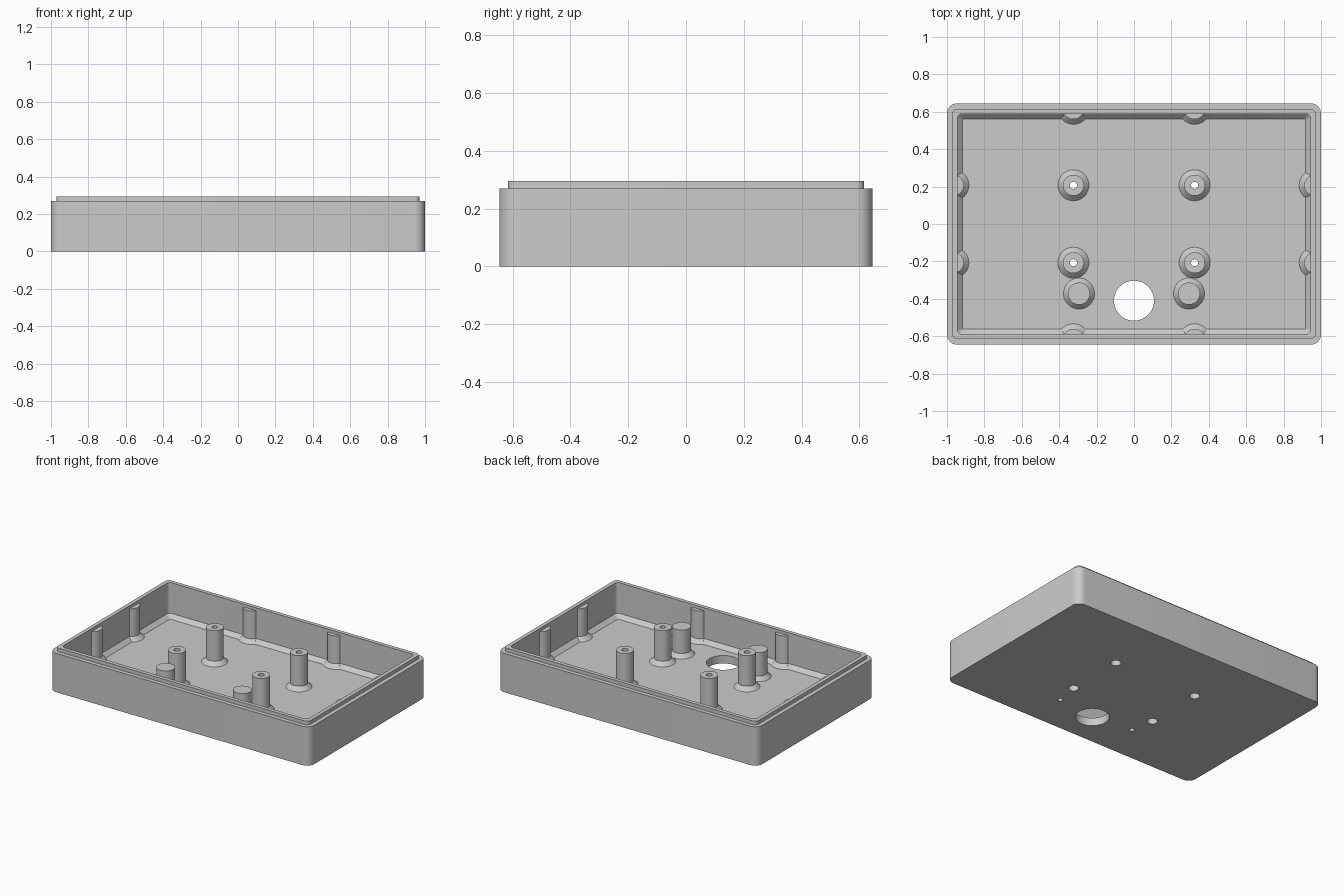
import bpy, bmesh, math

if "Cube" in bpy.data.objects:
    bpy.data.objects.remove(bpy.data.objects["Cube"])

grey = bpy.data.materials.new("light_grey_plastic")
grey.diffuse_color = (0.6, 0.6, 0.6, 1)
grey.use_nodes = True
grey.node_tree.nodes["Principled BSDF"].inputs["Base Color"].default_value = grey.diffuse_color

FLOOR, SHOULDER, LIP = 0.055, 0.27, 0.295


def rounded_rect(hx, hy, r, n=8):
    pts = []
    for k, (sx, sy) in enumerate([(1, 1), (-1, 1), (-1, -1), (1, -1)]):
        for i in range(n + 1):
            a = math.pi / 2 * (k + i / n)
            pts.append((sx * (hx - r) + r * math.cos(a), sy * (hy - r) + r * math.sin(a)))
    return pts


def circle(x, y, r, n=48):
    return [(x + r * math.cos(2 * math.pi * i / n), y + r * math.sin(2 * math.pi * i / n))
            for i in range(n)]


def loft(name, rings):
    """Closed solid through a stack of (outline, z) rings."""
    bm = bmesh.new()
    loops = [[bm.verts.new((x, y, z)) for x, y in pts] for pts, z in rings]
    n = len(loops[0])
    for a, b in zip(loops, loops[1:]):
        for i in range(n):
            j = (i + 1) % n
            bm.faces.new((a[i], a[j], b[j], b[i]))
    bm.faces.new(loops[0][::-1])
    bm.faces.new(loops[-1])
    bmesh.ops.recalc_face_normals(bm, faces=bm.faces)
    me = bpy.data.meshes.new(name)
    bm.to_mesh(me)
    bm.free()
    me.materials.append(grey)
    ob = bpy.data.objects.new(name, me)
    bpy.context.collection.objects.link(ob)
    return ob


def subtract(target, cutter):
    bpy.context.view_layer.objects.active = target
    m = target.modifiers.new("cut", 'BOOLEAN')
    m.operation, m.solver, m.object = 'DIFFERENCE', 'EXACT', cutter
    bpy.ops.object.modifier_apply(modifier=m.name)
    bpy.data.objects.remove(cutter)


def post(x, y, top, r=0.056):
    """Round post with a flared foot."""
    return loft("post", [(circle(x, y, 0.083), 0.02), (circle(x, y, 0.083), FLOOR),
                         (circle(x, y, r), FLOOR + 0.027), (circle(x, y, r), top)])


def hole(x, y, r, z0, z1):
    return loft("hole", [(circle(x, y, r), z0), (circle(x, y, r), z1)])


# Outer block with stepped lip
case = loft("enclosure_base", [
    (rounded_rect(1, 0.645, 0.055), 0), (rounded_rect(1, 0.645, 0.055), SHOULDER),
    (rounded_rect(0.971, 0.616, 0.028), SHOULDER), (rounded_rect(0.971, 0.616, 0.028), LIP)])

# Cavity with a sloped edge at the floor
cavity = loft("cavity", [
    (rounded_rect(0.917, 0.562, 0.005), FLOOR), (rounded_rect(0.944, 0.589, 0.025), FLOOR + 0.027),
    (rounded_rect(0.944, 0.589, 0.025), 0.4)])

# Posts are left standing by removing them from the cavity
for sx in (-1, 1):
    for sy in (-1, 1):
        subtract(cavity, post(sx * 0.324, sy * 0.207, LIP - 0.001))   # standoffs
        subtract(cavity, post(sx * 0.324, sy * 0.616, SHOULDER + 0.005))  # long wall bosses
        subtract(cavity, post(sx * 0.966, sy * 0.207, SHOULDER + 0.005))  # short wall bosses
    subtract(cavity, post(sx * 0.294, -0.372, 0.245, 0.059))          # short pegs
subtract(case, cavity)

# Screw holes, blind peg holes and the cable opening
for sx in (-1, 1):
    for sy in (-1, 1):
        x, y = sx * 0.324, sy * 0.207
        subtract(case, hole(x, y, 0.033, -0.1, 0.2))
        subtract(case, hole(x, y, 0.019, 0.15, 0.5))
    subtract(case, hole(sx * 0.294, -0.372, 0.016, -0.1, 0.19))
subtract(case, hole(0, -0.41, 0.107, -0.1, 0.15))

bpy.ops.object.select_all(action='DESELECT')
case.select_set(True)
bpy.context.view_layer.objects.active = case
bpy.ops.object.shade_smooth_by_angle(angle=math.radians(30))
